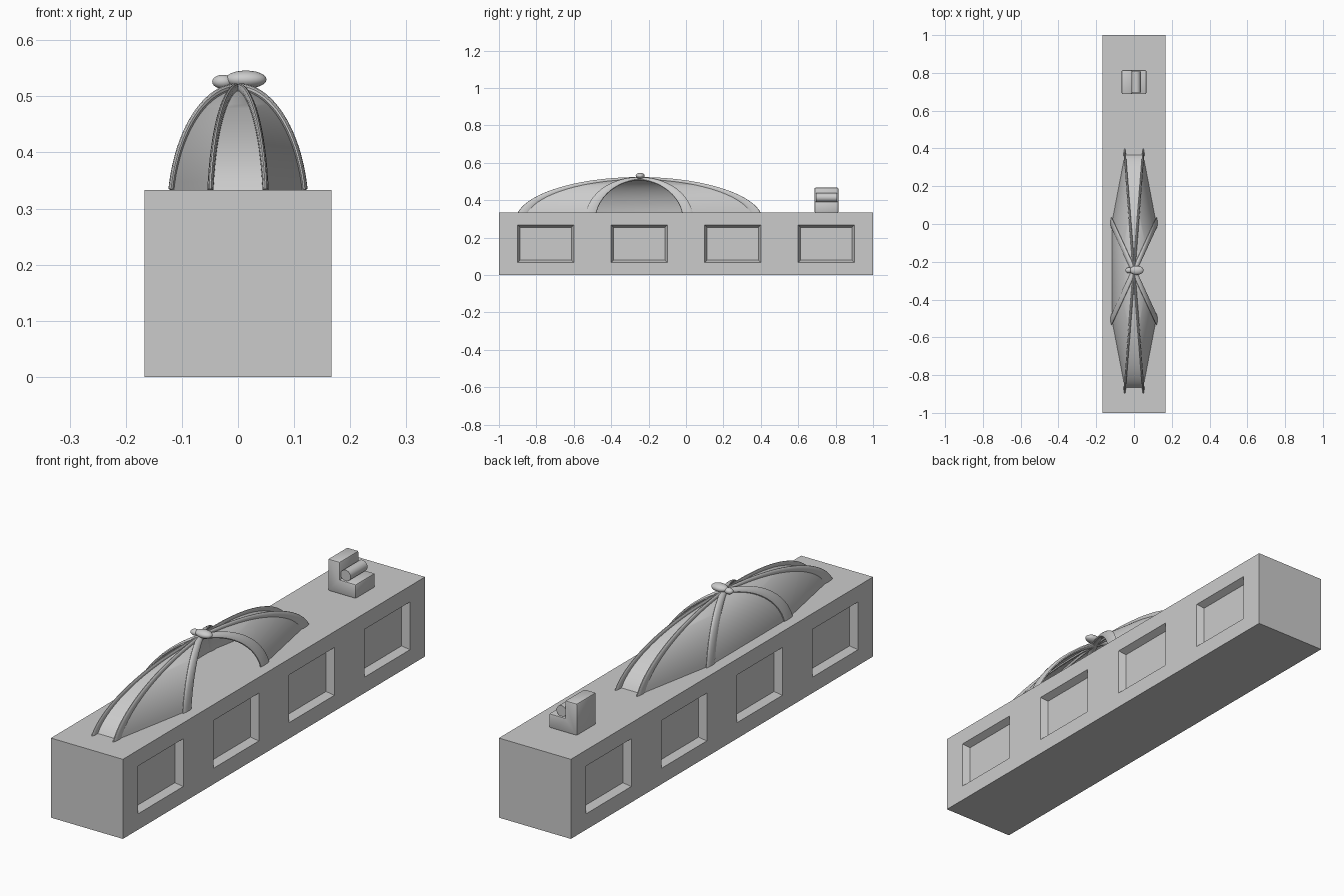
import bpy, bmesh
from math import pi, sin, cos, asin, radians
from mathutils import Matrix, Vector

if "Cube" in bpy.data.objects:
    bpy.data.objects.remove(bpy.data.objects["Cube"])

grey = bpy.data.materials.new("plain_grey")
grey.diffuse_color = (0.6, 0.6, 0.6, 1)
grey.use_nodes = True
grey.node_tree.nodes["Principled BSDF"].inputs["Base Color"].default_value = grey.diffuse_color


def add(name, bm, smooth=False):
    bmesh.ops.recalc_face_normals(bm, faces=bm.faces[:])
    me = bpy.data.meshes.new(name)
    bm.to_mesh(me)
    bm.free()
    me.materials.append(grey)
    ob = bpy.data.objects.new(name, me)
    bpy.context.collection.objects.link(ob)
    if smooth:
        bpy.ops.object.select_all(action='DESELECT')
        ob.select_set(True)
        bpy.context.view_layer.objects.active = ob
        bpy.ops.object.shade_smooth_by_angle(angle=radians(35))
    return ob


# Long building with tapered window recesses on both long sides
DECK = 1 / 3
bm = bmesh.new()
bmesh.ops.create_cube(bm, size=1, matrix=Matrix.Translation((0, 0, DECK / 2))
                      @ Matrix.Diagonal((DECK, 2, DECK, 1)))


def slice_at(co, no):
    bmesh.ops.bisect_plane(bm, geom=bm.verts[:] + bm.edges[:] + bm.faces[:],
                           plane_co=co, plane_no=no)


centres = (-0.75, -0.25, 0.25, 0.75)
for c in centres:
    for d in (-0.15, 0.15):
        slice_at((0, c + d, 0), (0, 1, 0))
for z in (0.0667, 0.2667):
    slice_at((0, 0, z), (0, 0, 1))
windows = []
for f in bm.faces:
    m = f.calc_center_median()
    if abs(f.normal.x) > 0.9 and 0.0667 < m.z < 0.2667 and min(abs(m.y - c) for c in centres) < 0.02:
        windows.append(f)
bmesh.ops.inset_individual(bm, faces=windows, thickness=0.018, depth=-0.03)
bmesh.ops.dissolve_limit(bm, angle_limit=radians(1), verts=bm.verts[:], edges=bm.edges[:])
add("building", bm)

# Eight-sided dome, squashed to an ellipsoid and sunk into the deck
CENTRE = Vector((0, -0.25, 0.29))
SIZE = Vector((0.131, 0.685, 0.224))
START = asin((DECK - CENTRE.z) / SIZE.z)
STEPS = 20


def meridian(k, radius=1.0):
    a = pi / 8 + k * pi / 4
    pts = []
    for i in range(STEPS + 1):
        p = START + (pi / 2 - START) * i / STEPS
        pts.append(Vector((cos(p) * cos(a), cos(p) * sin(a), sin(p))) * radius)
    return pts


# Panels: all but the one facing +x (between ribs 7 and 0)
bm = bmesh.new()
for k in range(7):
    rows = []
    for pa, pb in zip(meridian(k, 0.99), meridian(k + 1, 0.99)):
        rows.append([bm.verts.new(CENTRE + p * SIZE) for p in (pa, pb)])
    for r, s in zip(rows, rows[1:]):
        bm.faces.new((r[0], r[1], s[1], s[0]))
bmesh.ops.remove_doubles(bm, verts=bm.verts[:], dist=0.0002)
add("dome_panels", bm, True)

# Ribs: round tubes swept along each meridian, then squashed with the dome
R, SIDES = 0.042, 12
bm = bmesh.new()
for k in range(8):
    a = pi / 8 + k * pi / 4
    side = Vector((-sin(a), cos(a), 0))
    rings = []
    for p in meridian(k):
        ring = []
        for j in range(SIDES):
            t = 2 * pi * j / SIDES
            q = p + (p.normalized() * cos(t) + side * sin(t)) * R
            ring.append(bm.verts.new(CENTRE + q * SIZE))
        rings.append(ring)
    for r, s in zip(rings, rings[1:]):
        for j in range(SIDES):
            n = (j + 1) % SIDES
            bm.faces.new((r[j], r[n], s[n], s[j]))
    bm.faces.new(rings[0])
    bm.faces.new(rings[-1])
add("dome_ribs", bm, True)

# Finial: two overlapping flattened balls
for name, loc, rad in (("finial_body", (0.014, -0.245, 0.53), (0.037, 0.024, 0.016)),
                       ("finial_tip", (-0.027, -0.245, 0.526), (0.019, 0.015, 0.0125))):
    bm = bmesh.new()
    bmesh.ops.create_uvsphere(bm, u_segments=24, v_segments=12, radius=1,
                              matrix=Matrix.Translation(loc) @ Matrix.Diagonal((*rad, 1)))
    add(name, bm, True)

# Roof unit: bevelled L-shaped step block
profile = ((-0.065, 0.333), (0.065, 0.333), (0.065, 0.393),
           (-0.01, 0.393), (-0.01, 0.467), (-0.065, 0.467))
bm = bmesh.new()
face = bm.faces.new([bm.verts.new((x, 0.687, z)) for x, z in profile])
ext = bmesh.ops.extrude_face_region(bm, geom=[face])
bmesh.ops.translate(bm, vec=(0, 0.128, 0),
                    verts=[v for v in ext["geom"] if isinstance(v, bmesh.types.BMVert)])
bmesh.ops.recalc_face_normals(bm, faces=bm.faces[:])
outer = [e for e in bm.edges if e.is_convex]
bmesh.ops.bevel(bm, geom=outer, offset=0.006, segments=2, profile=0.5, affect='EDGES')
add("roof_unit_block", bm, True)

# Roller lying in the step
bm = bmesh.new()
bmesh.ops.create_cone(bm, cap_ends=True, segments=32, radius1=0.023, radius2=0.023, depth=0.112,
                      matrix=Matrix.Translation((0.012, 0.751, 0.414)) @ Matrix.Rotation(pi / 2, 4, 'X'))
add("roof_unit_roller", bm, True)
